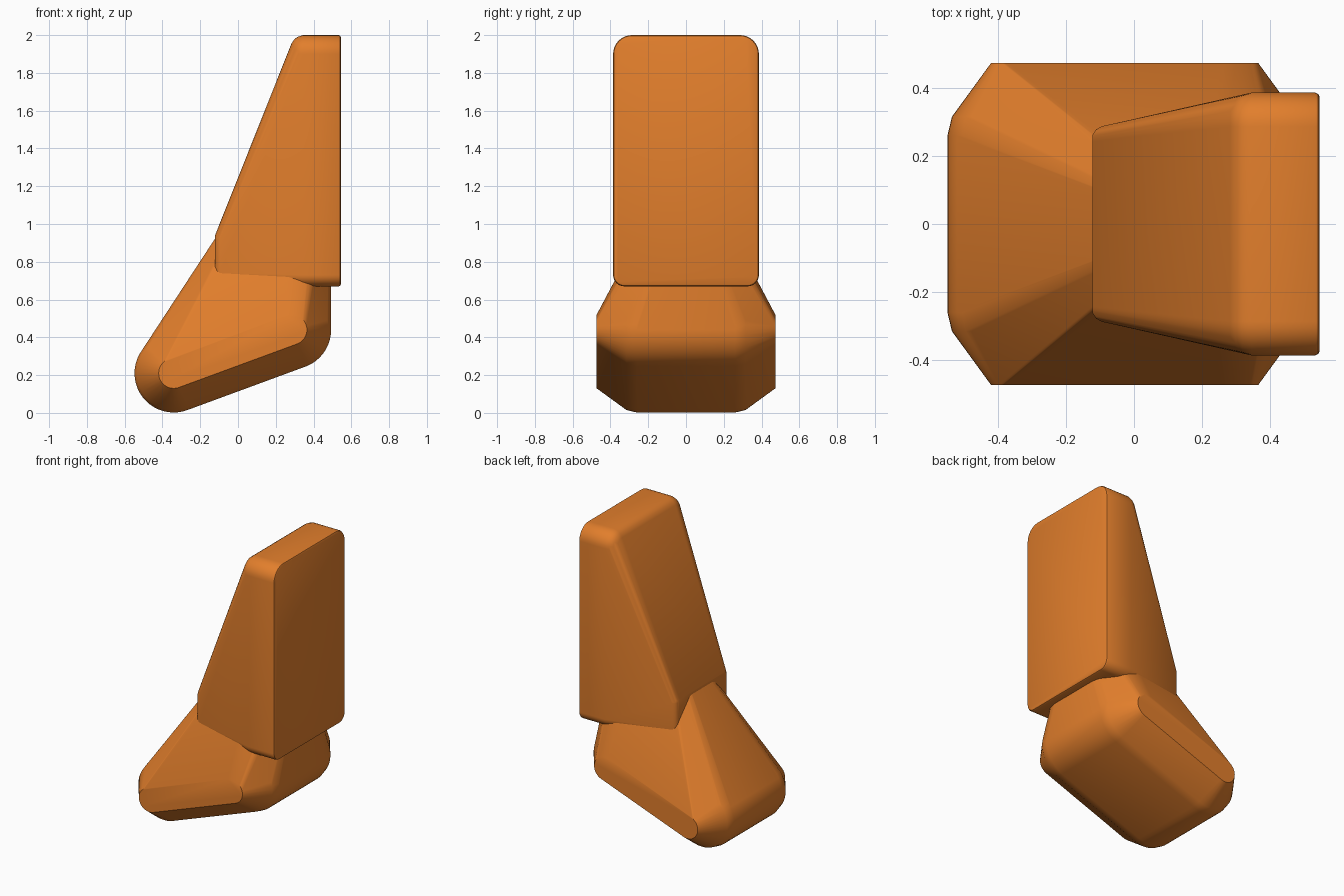
import bpy, bmesh
from math import sin, cos, pi, radians

if "Cube" in bpy.data.objects:
    bpy.data.objects.remove(bpy.data.objects["Cube"])

mat = bpy.data.materials.new("orange")
mat.diffuse_color = (0.76, 0.21, 0.025, 1)
mat.use_nodes = True
mat.node_tree.nodes["Principled BSDF"].inputs["Base Color"].default_value = mat.diffuse_color


def hull_object(name, points, angle):
    """Convex hull of the given rings of points, with smooth shading."""
    bm = bmesh.new()
    for p in points:
        bm.verts.new(p)
    res = bmesh.ops.convex_hull(bm, input=bm.verts[:])
    junk = {g for g in res["geom_interior"] + res["geom_unused"]
            if isinstance(g, bmesh.types.BMVert)}
    bmesh.ops.delete(bm, geom=[v for v in junk if v.is_valid], context='VERTS')
    bmesh.ops.dissolve_limit(bm, angle_limit=radians(0.3),
                             verts=bm.verts[:], edges=bm.edges[:])
    bmesh.ops.recalc_face_normals(bm, faces=bm.faces[:])
    mesh = bpy.data.meshes.new(name)
    bm.to_mesh(mesh)
    bm.free()
    obj = bpy.data.objects.new(name, mesh)
    bpy.context.collection.objects.link(obj)
    mesh.materials.append(mat)
    bpy.ops.object.select_all(action='DESELECT')
    obj.select_set(True)
    bpy.context.view_layer.objects.active = obj
    bpy.ops.object.shade_smooth_by_angle(angle=radians(angle))
    return obj


def disc(x, z, r, y, n=48):
    """Ring of points around the y axis, on both sides of the model."""
    return [(x + r * cos(2 * pi * i / n), s * y, z + r * sin(2 * pi * i / n))
            for i in range(n) for s in (-1, 1)]


def rounded_rect(x, half, z0, z1, r_low, r_high, inset=0, n=8):
    """Rounded rectangle in the yz plane, shrunk by inset."""
    pts = []
    for zc, r, up in ((z0 + r_low, r_low, -1), (z1 - r_high, r_high, 1)):
        for i in range(n + 1):
            a = pi / 2 * i / n
            for s in (-1, 1):
                pts.append((x, s * (half - r + (r - inset) * cos(a)),
                            zc + up * (r - inset) * sin(a)))
    return pts


# Foot: two chamfered rollers joined to a narrow upper hinge
foot = []
for x, z in ((-0.34, 0.21), (0.285, 0.44)):
    for y, r in ((0.26, 0.208), (0.315, 0.195), (0.473, 0.08)):
        foot += disc(x, z, r, y)
foot += disc(0.285, 1.17, 0.205, 0.02)
hull_object("foot", foot, 35)

# Leg: tall rounded back plate tapering to a short front block
leg = []
for x, inset in ((0.545, 0.012), (0.541, 0.004), (0.533, 0), (0.345, 0),
                 (0.318, 0.008), (0.298, 0.022), (0.283, 0.045)):
    leg += rounded_rect(x, 0.386, 0.67, 2.0, 0.06, 0.1, inset)
for x, inset in ((-0.122, 0.026), (-0.112, 0.01), (-0.095, 0)):
    leg += rounded_rect(x, 0.287, 0.70, 0.965, 0.04, 0.045, inset)
hull_object("leg", leg, 35)
